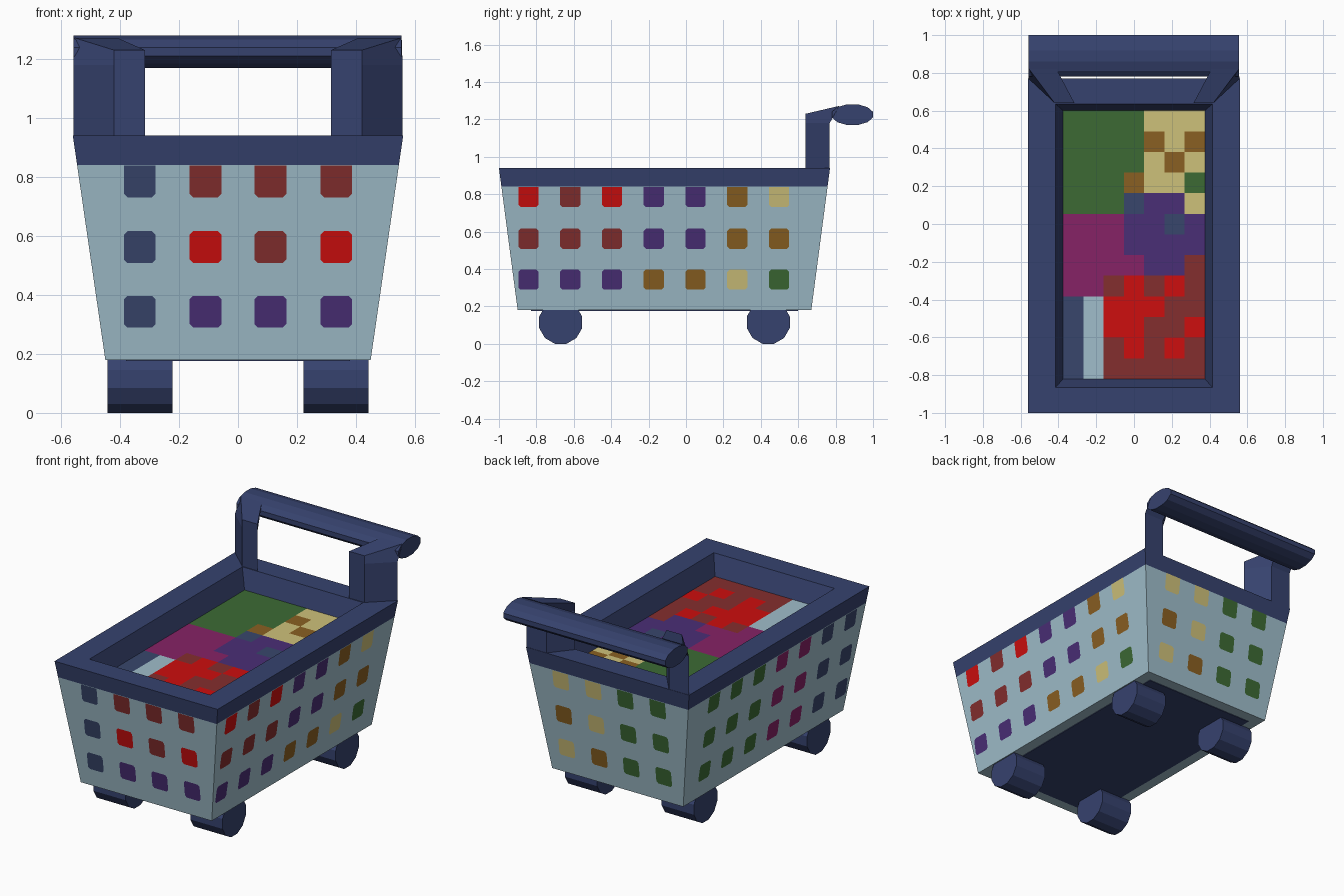
import bpy, math

if "Cube" in bpy.data.objects:
    bpy.data.objects.remove(bpy.data.objects["Cube"])


def lin(c):
    c /= 255
    return c / 12.92 if c <= 0.04045 else ((c + 0.055) / 1.055) ** 2.4


# One material per colour, each with a one-letter key used in the patterns
PALETTE = {
    'N': ('navy_trim', (54, 66, 110)), 'L': ('pale_blue', (160, 190, 203)),
    'R': ('red', (205, 14, 14)), 'D': ('maroon', (132, 46, 46)),
    'P': ('purple', (74, 46, 118)), 'B': ('brown', (138, 96, 34)),
    'T': ('tan', (206, 193, 122)), 'G': ('green', (60, 106, 52)),
    'M': ('magenta', (134, 34, 102)), 'S': ('slate_blue', (56, 70, 108)),
}
KEYS = list(PALETTE)
MATS = {}
for k, (nm, rgb) in PALETTE.items():
    m = bpy.data.materials.new(nm)
    m.diffuse_color = (*[lin(v) for v in rgb], 1)
    m.use_nodes = True
    m.node_tree.nodes["Principled BSDF"].inputs["Base Color"].default_value = m.diffuse_color
    MATS[k] = m


def make(name, verts, faces, keys):
    """Mesh object; keys is one colour letter, or one letter per face."""
    me = bpy.data.meshes.new(name)
    me.from_pydata(verts, [], faces)
    used = sorted(set(keys))
    for k in used:
        me.materials.append(MATS[k])
    if len(keys) > 1:
        for p, k in zip(me.polygons, keys):
            p.material_index = used.index(k)
    ob = bpy.data.objects.new(name, me)
    bpy.context.collection.objects.link(ob)
    return ob


def loft(name, rings, key, cap_start=False, cap_end=False):
    n = len(rings[0])
    faces = [(r * n + i, r * n + (i + 1) % n, (r + 1) * n + (i + 1) % n, (r + 1) * n + i)
             for r in range(len(rings) - 1) for i in range(n)]
    if cap_start:
        faces.append(tuple(reversed(range(n))))
    if cap_end:
        faces.append(tuple(range((len(rings) - 1) * n, len(rings) * n)))
    return make(name, [v for r in rings for v in r], faces, key)


def rect(hx, hy, z, cy=-0.115):
    return [(-hx, cy - hy, z), (hx, cy - hy, z), (hx, cy + hy, z), (-hx, cy + hy, z)]


# Tapered basket: half sizes at a given height
def hx(z):
    return 0.45 + 0.11 * (z - 0.18) / 0.76


def hy(z):
    return 0.785 + 0.10 * (z - 0.18) / 0.76


def outer(z):
    return rect(hx(z), hy(z), z)


FLOOR_Z = 0.82
loft('basket_body', [outer(0.18), outer(0.84)], 'L', cap_start=True)
loft('basket_rim', [outer(0.84), outer(0.94), rect(0.415, 0.75, 0.94),
                    rect(0.375, 0.71, FLOOR_Z, -0.11)], 'N')
loft('underside_panel', [rect(0.38, 0.715, 0.176), rect(0.38, 0.715, 0.182)], 'N', cap_start=True)

# Patchwork of goods inside, rows listed from back to front
GOODS = ['GGGGTTT', 'GGGGBTB', 'GGGGTBT', 'GGGBTTG', 'GGGSPPT', 'MMMPPSP', 'MMMPPPP',
         'MMMMPPD', 'MMDRDRD', 'SLRRRDD', 'SLRRDDR', 'SLDRDRD', 'SLDDDDD']
xs = [-0.375 + 0.75 * i / 7 for i in range(8)]
ys = [0.60 - 1.42 * j / 13 for j in range(14)]
make('goods_surface', [(x, y, FLOOR_Z) for y in ys for x in xs],
     [((j + 1) * 8 + i, (j + 1) * 8 + i + 1, j * 8 + i + 1, j * 8 + i)
      for j in range(13) for i in range(7)], ''.join(GOODS))

# Basket openings: small corner-cut plates lying on each sloped side
E = 0.003
ON_SIDE = {
    'front': lambda u, z: (u, -0.115 - hy(z) - E, z),
    'back': lambda u, z: (-u, -0.115 + hy(z) + E, z),
    'right': lambda u, z: (hx(z) + E, u, z),
    'left': lambda u, z: (-hx(z) - E, -u, z),
}
SHORT = [-0.333, -0.11, 0.11, 0.333]
LONG = [-0.842 + 0.2233 * i for i in range(7)]
OPENINGS = {  # colours from top row down, left to right seen from outside
    'front': (SHORT, ['SDDD', 'SRDR', 'SPPP']),
    'back': (SHORT, ['TTGG', 'BTGG', 'TBGG']),
    'right': (LONG, ['RDRPPBT', 'DDDPPBB', 'PPPBBTG']),
    'left': ([-u for u in reversed(LONG)], ['GGGMMSS'] * 3),
}
for side, (cols, rows) in OPENINGS.items():
    verts, faces = [], []
    for r in range(3):
        zc = (0.785, 0.562, 0.343)[r]
        for u in cols:
            a, b = 0.054, 0.042
            t = a if r == 0 else b  # top row runs square into the rim
            oct_pts = [(-b, -a), (b, -a), (a, -b), (a, t), (t, a), (-t, a), (-a, t), (-a, -b)]
            if r == 0:
                oct_pts = [(-b, -a), (b, -a), (a, -b), (a, a), (-a, a), (-a, -b)]
            n = len(verts)
            verts += [ON_SIDE[side](u + p, zc + q) for p, q in oct_pts]
            faces.append(tuple(range(n, n + len(oct_pts))))
    make(side + '_openings', verts, faces, ''.join(rows))


# Horizontal prism along x with an elliptical section
def bar(name, x0, x1, cy, cz, ry, rz, n=12):
    def ring(x):
        return [(x, cy + ry * math.cos(2 * math.pi * (i + 0.5) / n),
                 cz + rz * math.sin(2 * math.pi * (i + 0.5) / n)) for i in range(n)]
    return loft(name, [ring(x0), ring(x1)], 'N', True, True)


# Wheels
WR = 0.115 / math.cos(math.pi / 12)
for fb, y in (('front', -0.67), ('back', 0.44)):
    bar(fb + '_wheel_right', 0.222, 0.443, y, 0.115, WR, WR)
    bar(fb + '_wheel_left', -0.443, -0.222, y, 0.115, WR, WR)

# Handle: two skewed posts and a flattened grip
for name, s in (('right', 1), ('left', -1)):
    low = [(0.42, 0.64, 0.93), (0.558, 0.768, 0.93), (0.42, 0.768, 0.93), (0.315, 0.64, 0.93)]
    mid = [(x, y, 1.18) for x, y, z in low]
    top = [(0.42, 0.64, 1.23), (0.555, 0.82, 1.272), (0.41, 0.82, 1.272), (0.315, 0.64, 1.23)]
    rings = [[(s * x, y, z) for x, y, z in ring][::s] for ring in (low, mid, top)]
    loft('handle_post_' + name, rings, 'N', True, True)
bar('handle_grip', -0.558, 0.555, 0.89, 1.225, 0.114, 0.057)
